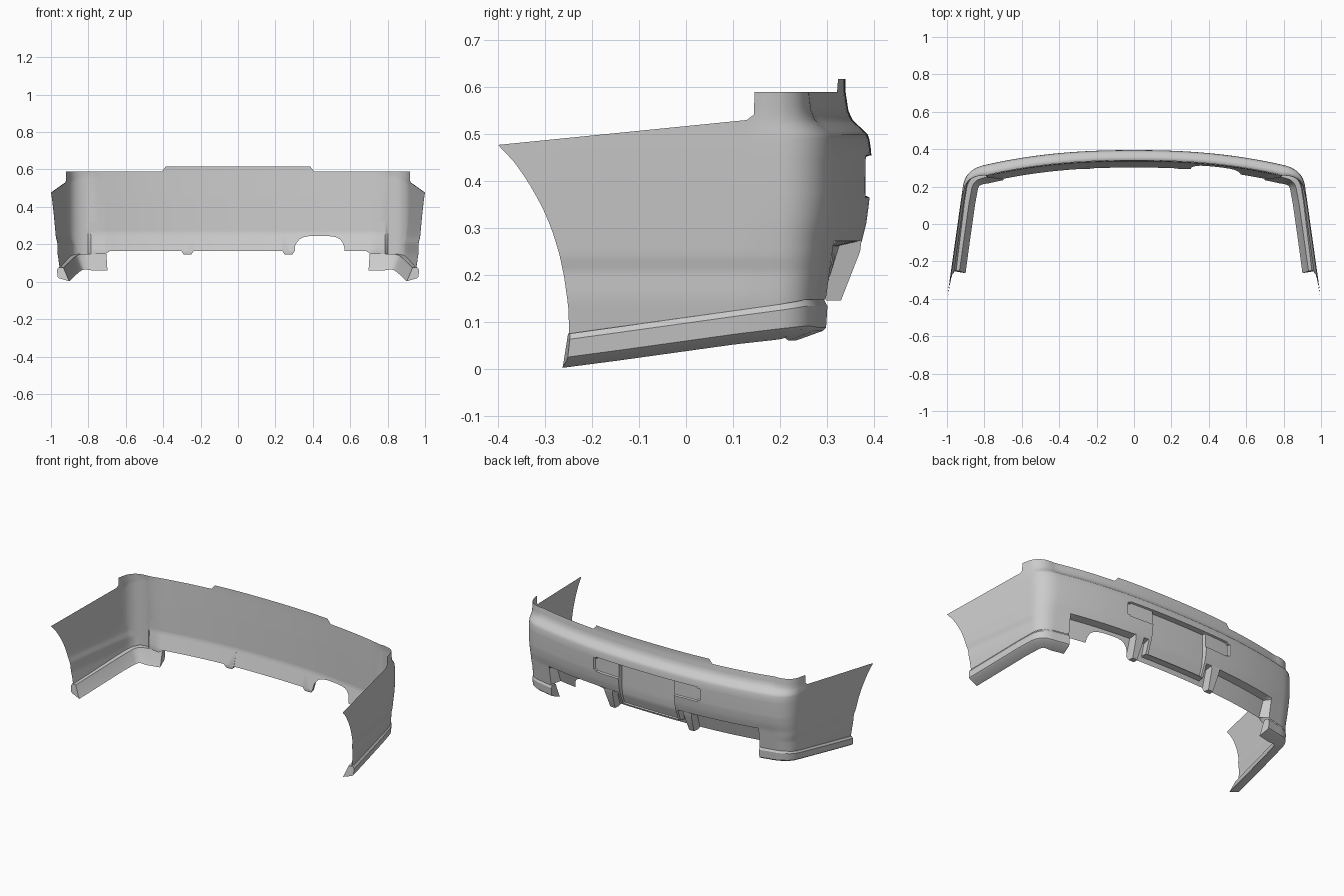
import bpy, bmesh, math

if "Cube" in bpy.data.objects:
    bpy.data.objects.remove(bpy.data.objects["Cube"])


def interp(pts, v):
    """Piecewise linear lookup, clamped at both ends."""
    if v <= pts[0][0]:
        return pts[0][1]
    for (a, p), (b, q) in zip(pts, pts[1:]):
        if v <= b:
            return p + (q - p) * (v - a) / (b - a)
    return pts[-1][1]


def finish(bm, name, angle=30):
    bmesh.ops.remove_doubles(bm, verts=bm.verts, dist=0.0004)
    bmesh.ops.dissolve_degenerate(bm, edges=bm.edges, dist=0.0003)
    me = bpy.data.meshes.new(name)
    bm.to_mesh(me)
    bm.free()
    ob = bpy.data.objects.new(name, me)
    bpy.context.collection.objects.link(ob)
    bpy.ops.object.select_all(action='DESELECT')
    ob.select_set(True)
    bpy.context.view_layer.objects.active = ob
    bpy.ops.object.shade_smooth_by_angle(angle=math.radians(angle))
    return ob


def add_grid(bm, cols, loop=False, caps=False):
    """Quad sheet through columns of points."""
    g = [[bm.verts.new(p) for p in c] for c in cols]
    n = len(g[0])
    for a, b in zip(g, g[1:]):
        for j in range(n if loop else n - 1):
            k = (j + 1) % n
            bm.faces.new((a[j], a[k], b[k], b[j]))
    if caps:
        bm.faces.new(g[0])
        bm.faces.new(g[-1][::-1])


# Plan path: c 0..0.8 rear (c = x), 0.8..1.8 corner, 1.8..2.8 side to wheel arch
ARCH = [(.075, -.245), (.13, -.248), (.2, -.258), (.25, -.27), (.3, -.286),
        (.35, -.308), (.4, -.337), (.44, -.365), (.477, -.4)]


def path(c, z):
    if c <= .8:
        return c, .395 - .08 * (abs(c) / .8) ** 2.3
    if c <= 1.8:
        t = c - .8
        a, b, d = (1 - t) ** 2, 2 * t * (1 - t), t * t
        return a * .8 + b * .903 + d * .915, a * .315 + b * .291 + d * .2
    y = .2 + (c - 1.8) * (interp(ARCH, z) - .2)
    return .915 + (.2 - y) * .141, y


def inset(c, z, d):
    """Point on the path moved inward by d."""
    x0, y0 = path(c - .004, z)
    x1, y1 = path(c + .004, z)
    tx, ty = x1 - x0, y1 - y0
    l = math.hypot(tx, ty)
    x, y = path(c, z)
    return x + ty / l * d, y - tx / l * d


def rear_weight(c):
    return interp([(.8, 1), (1.3, .6), (1.8, .15), (1.95, 0)], c)


def sill(y):
    return min(.148, .148 - (.28 - y) * .139)


# Vertical profiles as inset depth by height
REAR = [(.148, .035), (.27, .018), (.31, .008), (.36, .001), (.41, 0), (.46, 0), (.485, .003),
        (.5, .008), (.515, .024), (.53, .04), (.55, .049), (.59, .055)]
SIDE = [(.075, .024), (.15, .014), (.21, .014), (.235, .007), (.3, .004), (.4, .001), (.48, 0), (.59, 0)]
LOWER = [(.165, .09), (.262, .06), (.272, .018)]
INNER = [(.165, .093), (.262, .064), (.45, .06), (.59, .056)]
PLATE = [(.2, .056), (.26, .036), (.3, .032), (.453, .032)]


def depth(c, z, detail):
    w = rear_weight(c)
    d = w * interp(REAR, z) + (1 - w) * interp(SIDE, z)
    if not detail:
        k = interp([(.73, 1), (.86, 0)], c)
        corner = max(w * interp([(.148, .045), (.59, .055)], z), d + .003)
        return k * interp(INNER, z) + (1 - k) * corner
    if c < .715 and z < .2719:                      # recessed lower panel
        d = interp(LOWER, z)
    if c < .208 and .1925 < z < .2719:              # plate frame
        d = interp([(.195, .048), (.272, .018)], z)
    if c < .188 and .2 < z < .453:                  # plate recess
        d = interp(PLATE, z)
    elif .188 < c < .362 and .367 < z < .453:       # lamp slot
        if not (c > .345 and (z < .375 or z > .445)):
            d = .01
    return d


def bounds(s, c, y):
    """Lower and upper edge height."""
    if c <= 1.8:
        lo = interp([(.7, .165), (.73, .148)], c)
        a = abs((s * c - .445) / .138)
        if a < 1:                                   # exhaust cutout
            lo = .165 + .08 * (1 - a ** 4) ** .5
        return min(lo, sill(y)) if c > .8 else lo, interp([(.39, .617), (.412, .59)], c)
    hi = .59 if y > .146 else .53 - (.13 - y) * .1
    if .13 < y <= .146:
        hi = .53 + .012 * (y - .13) / .016
    return sill(y), hi


def skin_point(s, c, z, detail):
    for _ in range(4):
        y = path(c, z)[1]
        lo, hi = bounds(s, c, y)
        z = min(max(z, lo), hi)
    x, y = inset(c, z, depth(c, z, detail))
    return s * x, y, z


rows = [.617, .604, .59, .575, .56, .55, .54, .53, .522, .515, .507, .5, .49, .475, .455, .451, .447, .443,
        .43, .41, .39, .377, .373, .369, .365, .34, .325, .31, .29, .272, .262, .245, .23, .215, .202, .198,
        .195, .19, .178, .165, .148, .13, .11, .09, .075]
half = {round(i * .04, 3) for i in range(21)}
half |= {.186, .19, .206, .21, .343, .347, .36, .364, .7, .73, .39, .412}
half |= {.3069, .3075, .309, .313, .335, .54, .555, .57, .577, .581, .5825, .5831}
half |= {.8 + i / 14 for i in range(1, 15)} | {1.8 + i / 20 for i in range(1, 21)}
half |= {1.8 + (.2 - y) / .6 for y in (.147, .1455, .138, .13)}
half = sorted(half)
columns = [(-1, c) for c in half[:0:-1]] + [(1, c) for c in half]

# Outer skin and smooth inner skin
for name, detail in (("bumper_skin", True), ("bumper_inner_skin", False)):
    bm = bmesh.new()
    add_grid(bm, [[skin_point(s, c, z, detail) for z in rows] for s, c in columns])
    finish(bm, name)

# Corner skirts: section of (inset, drop) swept round each corner
SECTION = [(.018, 0), (.010, -.012), (.013, -.05), (.02, -.056), (.078, -.073), (.07, -.06), (.045, 0)]
for s, side in ((1, "right"), (-1, "left")):
    bm = bmesh.new()
    cols = []
    for c in [.717, .75, .8] + [.8 + i / 10 for i in range(1, 11)] + [2, 2.3, 2.55, 2.8]:
        w = interp([(.8, 1), (2.0, 0)], c)
        zt = sill(path(c, .075)[1])
        ring = []
        for d, dz in SECTION:
            x, y = inset(c, .075, d + .022 * w)
            ring.append((s * x, y + (dz * .1 if c > 2.7 else 0), zt + dz * (1 + .2 * w)))
        cols.append(ring)
    add_grid(bm, cols, loop=True, caps=True)
    bmesh.ops.recalc_face_normals(bm, faces=bm.faces)
    finish(bm, side + "_corner_skirt")

    # Diffuser fin under the ledge
    bm = bmesh.new()
    cols = []
    for k in (-1, 1):
        cols.append([(s * .27 + k * hw, y, z) for y, z, hw in
                     ((.374, .274, .03), (.371, .25, .026), (.33, .145, .016),
                      (.298, .145, .02), (.295, .165, .034), (.33, .274, .034))])
    add_grid(bm, cols, loop=True, caps=True)
    bmesh.ops.recalc_face_normals(bm, faces=bm.faces)
    finish(bm, side + "_diffuser_fin")
